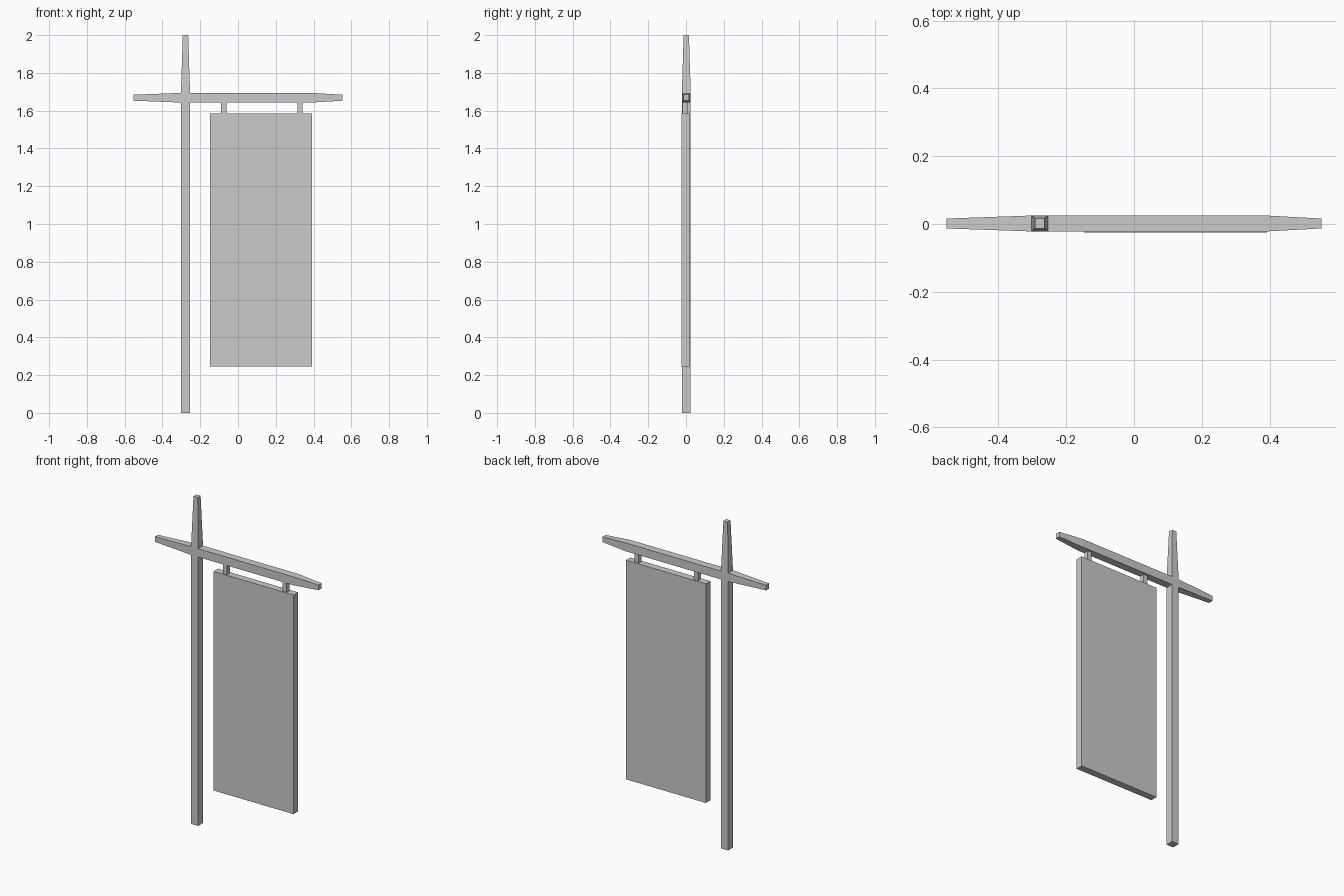
import bpy, bmesh
from mathutils import Vector, Matrix

if "Cube" in bpy.data.objects:
    bpy.data.objects.remove(bpy.data.objects["Cube"])


def finish(name, bm):
    bmesh.ops.recalc_face_normals(bm, faces=bm.faces[:])
    mesh = bpy.data.meshes.new(name)
    bm.to_mesh(mesh)
    bm.free()
    obj = bpy.data.objects.new(name, mesh)
    bpy.context.collection.objects.link(obj)
    return obj


def add_box(bm, lo, hi):
    lo, hi = Vector(lo), Vector(hi)
    mat = Matrix.Translation((lo + hi) / 2) @ Matrix.Diagonal((*(hi - lo), 1))
    bmesh.ops.create_cube(bm, size=1, matrix=mat)


def box(name, lo, hi):
    bm = bmesh.new()
    add_box(bm, lo, hi)
    return finish(name, bm)


def extrude(bm, direction, length, scale=1.0):
    """Pull out the outermost face in a direction, optionally tapering it."""
    d = Vector(direction)
    bm.normal_update()
    face = max((f for f in bm.faces if f.normal.dot(d) > 0.99),
               key=lambda f: f.calc_center_median().dot(d))
    new = bmesh.ops.extrude_discrete_faces(bm, faces=[face])["faces"][0]
    centre = new.calc_center_median()
    for v in new.verts:
        v.co = centre + (v.co - centre) * scale + d * length


# Post and crossbeam: one fused cross grown from the joint block
bm = bmesh.new()
add_box(bm, (-0.302, -0.022, 1.643), (-0.254, 0.025, 1.694))
extrude(bm, (0, 0, -1), 1.643)
extrude(bm, (0, 0, 1), 0.306, 0.6)
extrude(bm, (-1, 0, 0), 0.251, 0.62)
extrude(bm, (1, 0, 0), 0.644)
extrude(bm, (1, 0, 0), 0.163, 0.62)
finish("post_and_crossbeam", bm)

# Two short hangers under the beam
for i, x in enumerate((-0.075, 0.328)):
    box(f"hanger_{i + 1}", (x - 0.014, -0.018, 1.583), (x + 0.014, 0.009, 1.645))

# Hanging sign board
box("sign_board", (-0.147, -0.025, 0.246), (0.393, 0.018, 1.585))
